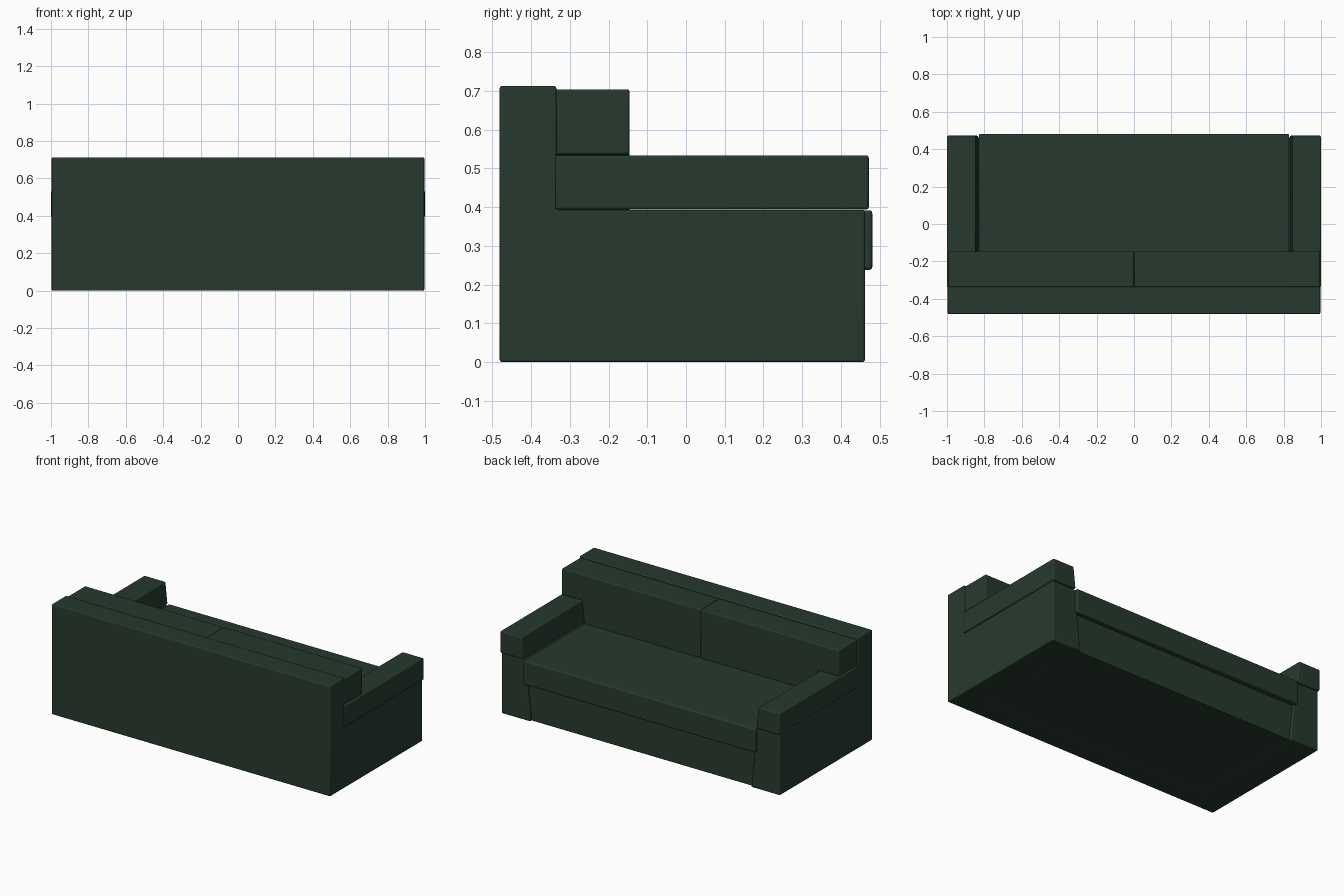
import bpy, bmesh

if "Cube" in bpy.data.objects:
    bpy.data.objects.remove(bpy.data.objects["Cube"])

fabric = bpy.data.materials.new("dark_green_fabric")
fabric.diffuse_color = (0.02, 0.042, 0.027, 1)
fabric.use_nodes = True
fabric.node_tree.nodes["Principled BSDF"].inputs["Base Color"].default_value = fabric.diffuse_color


def prism(name, profile, y0, y1):
    """Extrude an (x, z) outline along y."""
    bm = bmesh.new()
    face = bm.faces.new([bm.verts.new((x, y0, z)) for x, z in profile])
    ext = bmesh.ops.extrude_face_region(bm, geom=[face])
    moved = [v for v in ext["geom"] if isinstance(v, bmesh.types.BMVert)]
    bmesh.ops.translate(bm, verts=moved, vec=(0, y1 - y0, 0))
    bmesh.ops.recalc_face_normals(bm, faces=bm.faces)
    mesh = bpy.data.meshes.new(name)
    bm.to_mesh(mesh)
    bm.free()
    obj = bpy.data.objects.new(name, mesh)
    bpy.context.collection.objects.link(obj)
    mesh.materials.append(fabric)
    return obj


def rect(x, z0, z1):
    return [(-x, z0), (x, z0), (x, z1), (-x, z1)]


def flip(profile, side):
    return [(x * side, z) for x, z in profile]


def soften(obj, width):
    bevel = obj.modifiers.new("bevel", "BEVEL")
    bevel.width = width
    bevel.segments = 3
    bevel.limit_method = "ANGLE"
    bpy.ops.object.select_all(action="DESELECT")
    obj.select_set(True)
    bpy.context.view_layer.objects.active = obj
    bpy.ops.object.shade_smooth_by_angle()


# Frame: tall back slab fused with both lower arms
frame = prism("back_and_arms", rect(0.996, 0.0, 0.713), -0.481, -0.335)
bpy.context.view_layer.objects.active = frame
for side in (-1, 1):
    lower = flip([(0.79, 0), (0.996, 0), (0.996, 0.393), (0.83, 0.393)], side)
    arm = prism("lower_arm", lower, -0.40, 0.462)
    union = frame.modifiers.new("join", "BOOLEAN")
    union.operation = "UNION"
    union.solver = "EXACT"
    union.object = arm
    bpy.ops.object.modifier_apply(modifier=union.name)
    bpy.data.objects.remove(arm)
soften(frame, 0.006)

# Base panel below the seat, set slightly back
base = prism("base", rect(0.815, 0.001, 0.245), -0.36, 0.447)
soften(base, 0.004)

# Seat cushion overhanging the base
seat = prism("seat_cushion", rect(0.83, 0.238, 0.392), -0.34, 0.481)
soften(seat, 0.008)

for side, tag in ((-1, "left"), (1, "right")):
    # Arm pads on top of the lower arms
    pad = flip([(0.832, 0.394), (1.0, 0.394), (1.0, 0.534), (0.847, 0.534)], side)
    soften(prism(tag + "_arm_pad", pad, -0.338, 0.472), 0.007)

    # Back cushions notched to rest over the arms
    cushion = flip([(0.001, 0.388), (0.832, 0.388), (0.847, 0.536),
                    (0.992, 0.536), (0.992, 0.704), (0.001, 0.704)], side)
    soften(prism(tag + "_back_cushion", cushion, -0.337, -0.146), 0.006)
